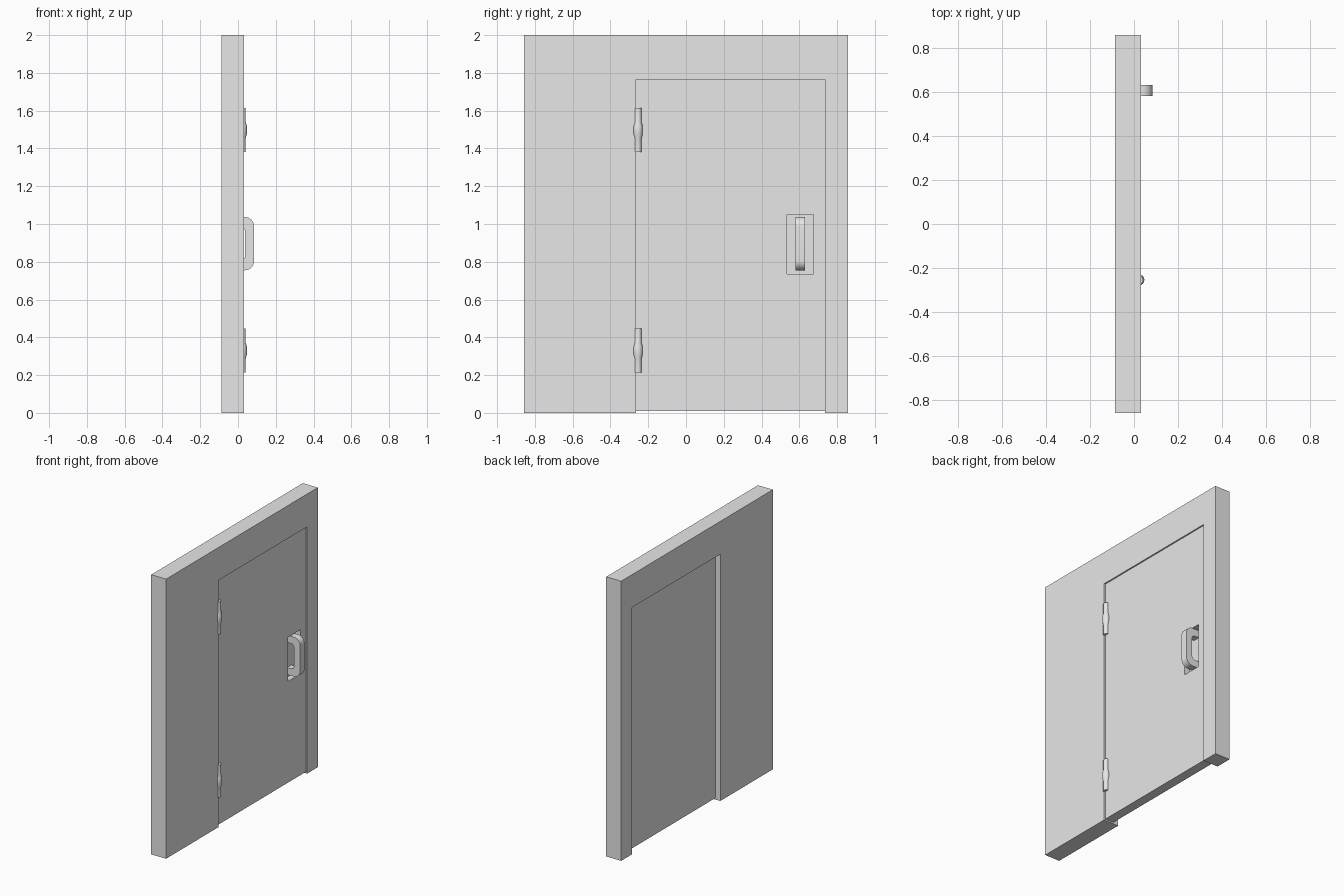
import bpy
import bmesh
from math import pi, cos, sin

if "Cube" in bpy.data.objects:
    bpy.data.objects.remove(bpy.data.objects["Cube"])

grey = bpy.data.materials.new("plain grey")
grey.use_nodes = True
grey.diffuse_color = (0.8, 0.8, 0.8, 1)
grey.node_tree.nodes["Principled BSDF"].inputs["Base Color"].default_value = (0.8, 0.8, 0.8, 1)


def finish(name, bm):
    """Turn a bmesh into a named grey object."""
    bmesh.ops.recalc_face_normals(bm, faces=bm.faces)
    mesh = bpy.data.meshes.new(name)
    bm.to_mesh(mesh)
    bm.free()
    mesh.materials.append(grey)
    obj = bpy.data.objects.new(name, mesh)
    bpy.context.collection.objects.link(obj)
    return obj


def prism(name, points, depth):
    """Extrude a closed outline of 3D points along a vector."""
    bm = bmesh.new()
    face = bm.faces.new([bm.verts.new(p) for p in points])
    result = bmesh.ops.extrude_face_region(bm, geom=[face], use_keep_orig=True)
    verts = [v for v in result["geom"] if isinstance(v, bmesh.types.BMVert)]
    bmesh.ops.translate(bm, verts=verts, vec=depth)
    return finish(name, bm)


def box(name, low, high):
    (x0, y0, z0), (x1, y1, z1) = low, high
    outline = [(x0, y0, z0), (x0, y1, z0), (x0, y1, z1), (x0, y0, z1)]
    return prism(name, outline, (x1 - x0, 0, 0))


def arc(cx, cz, radius, start, end, steps=8):
    angles = [start + (end - start) * i / steps for i in range(steps + 1)]
    return [(cx + radius * cos(a), cz + radius * sin(a)) for a in angles]


def smooth(obj):
    bpy.ops.object.select_all(action="DESELECT")
    obj.select_set(True)
    bpy.context.view_layer.objects.active = obj
    bpy.ops.object.shade_smooth_by_angle(angle=pi / 6)


# Wall with a doorway
BACK, FRONT, HALF = -0.087, 0.031, 0.857
LEFT, RIGHT, TOP = -0.264, 0.737, 1.765
outline = [(-HALF, 0), (LEFT, 0), (LEFT, TOP), (RIGHT, TOP),
           (RIGHT, 0), (HALF, 0), (HALF, 2), (-HALF, 2)]
prism("wall", [(BACK, y, z) for y, z in outline], (FRONT - BACK, 0, 0))

# Door leaf with a sunken hand pocket
door = box("door_leaf", (-0.047, LEFT, 0.01), (0.021, RIGHT, TOP))
cutter = box("pocket_cutter", (-0.02, 0.535, 0.735), (0.1, 0.675, 1.05))
cutter.hide_render = True
pocket = door.modifiers.new("pocket", "BOOLEAN")
pocket.operation = "DIFFERENCE"
pocket.solver = "EXACT"
pocket.object = cutter
bpy.context.view_layer.objects.active = door
bpy.ops.object.modifier_apply(modifier="pocket")
bpy.data.objects.remove(cutter)

# Pull handle: rounded bow with a finger opening
LOW, HIGH, R, INNER = 0.755, 1.037, 0.05, 0.025
profile = [(-0.02, LOW)]
profile += arc(0.085 - R, LOW + R, R, -pi / 2, 0)
profile += arc(0.085 - R, HIGH - R, R, 0, pi / 2)
profile += [(-0.02, HIGH), (-0.02, 0.985)]
profile += arc(0.037 - INNER, 0.985 - INNER, INNER, pi / 2, 0)
profile += arc(0.037 - INNER, 0.805 + INNER, INNER, 0, -pi / 2)
profile += [(-0.02, 0.805)]
smooth(prism("pull_handle", [(x, 0.581, z) for x, z in profile], (0, 0.049, 0)))


def hinge(name, bottom):
    """Upright pin with a thicker middle knuckle."""
    rings = [(0.019, 0), (0.019, 0.075), (0.025, 0.095),
             (0.025, 0.137), (0.019, 0.157), (0.019, 0.232)]
    sides = 24
    bm = bmesh.new()
    loops = [[bm.verts.new((0.022 + r * cos(2 * pi * i / sides),
                            -0.254 + r * sin(2 * pi * i / sides), bottom + z))
              for i in range(sides)] for r, z in rings]
    for a, b in zip(loops, loops[1:]):
        for i in range(sides):
            j = (i + 1) % sides
            bm.faces.new((a[i], a[j], b[j], b[i]))
    bm.faces.new(loops[0])
    bm.faces.new(loops[-1])
    smooth(finish(name, bm))


# Pair of hinges
hinge("lower_hinge", 0.214)
hinge("upper_hinge", 1.381)
